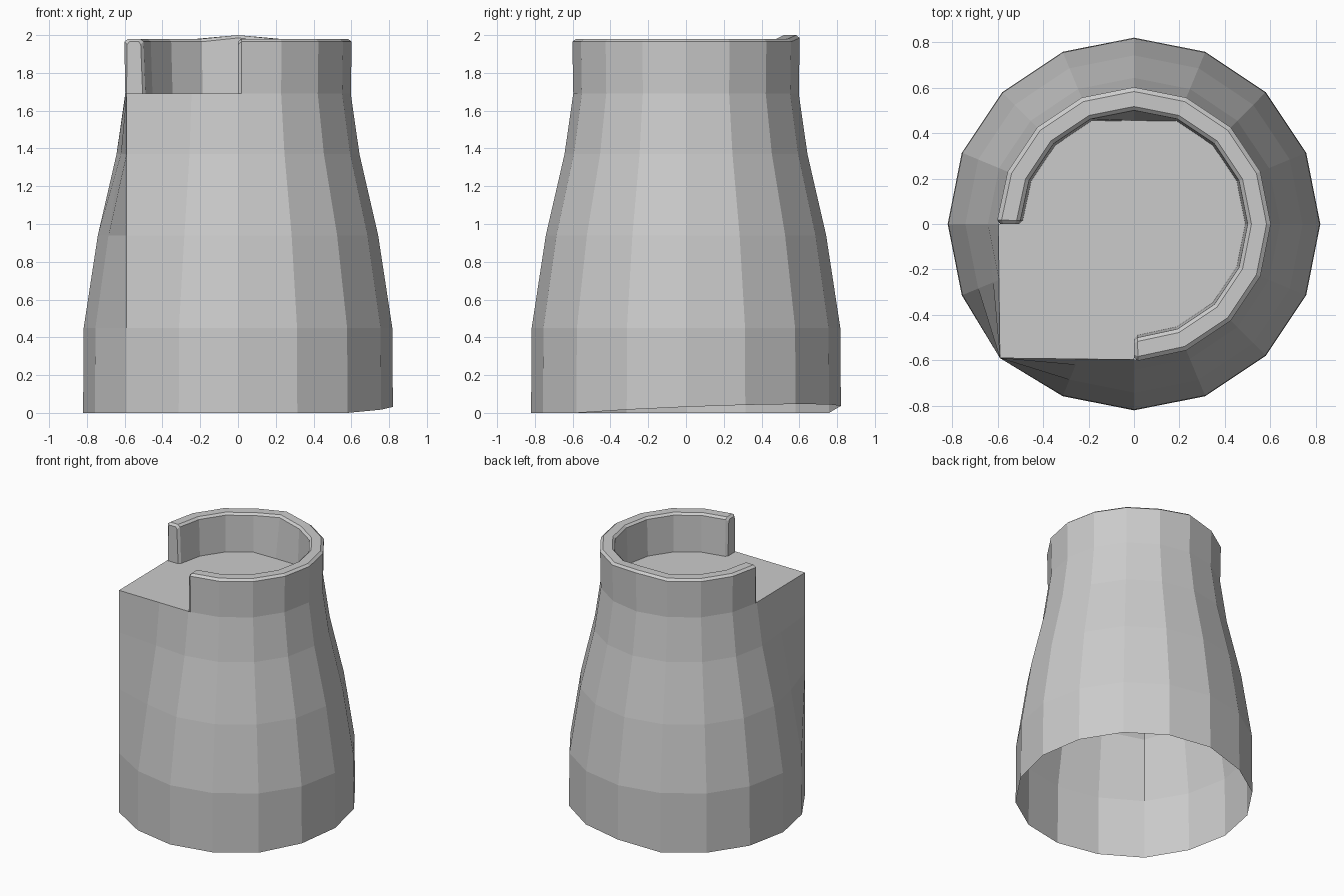
import bpy, math

if "Cube" in bpy.data.objects:
    bpy.data.objects.remove(bpy.data.objects["Cube"])

SIDES = 16
STEP = math.tau / SIDES
DECK = 1.69        # height of the walking floor
CORNER = 0.59      # half width of the squared front-left corner


def polar(r, a, z):
    return (r * math.cos(a), r * math.sin(a), z)


def make_object(name, verts, faces):
    mesh = bpy.data.meshes.new(name)
    mesh.from_pydata(verts, [], faces)
    mesh.update()
    obj = bpy.data.objects.new(name, mesh)
    bpy.context.collection.objects.link(obj)
    return obj


def body_radius(i, r):
    """Round body, pushed out to a square corner at the front left."""
    if i == 10:
        return CORNER * math.sqrt(2)
    if i in (9, 11):
        t = math.tan(STEP)
        s = t * r / (CORNER - t * (CORNER - r))
        return max(r, s * CORNER / math.sin(STEP))
    return r


# Tapered tower body, open at the bottom with a slightly uneven foot
levels = [(0.82, 0.0), (0.817, 0.45), (0.742, 0.94), (0.643, 1.37), (0.597, DECK)]
verts, faces = [], []
for k, (r, z) in enumerate(levels):
    for i in range(SIDES):
        a = i * STEP
        lift = 0
        if k == 0 and (i <= 4 or i >= 14):
            lift = max(0, 0.047 * math.cos(0.95 * (math.remainder(a, math.tau) - 0.87)))
        verts.append(polar(body_radius(i, r), a, z + lift))
for k in range(len(levels) - 1):
    for i in range(SIDES):
        j = (i + 1) % SIDES
        faces.append((k * SIDES + i, k * SIDES + j, (k + 1) * SIDES + j, (k + 1) * SIDES + i))
make_object("tower_body", verts, faces)

# Three-quarter parapet wall with chamfered top and ends
profile = [(0.49, DECK), (0.50, 1.965), (0.517, 1.98),
           (0.583, 1.98), (0.602, 1.965), (0.597, DECK)]
inset = [(0.505, DECK), (0.515, 1.95), (0.525, 1.965),
         (0.575, 1.965), (0.587, 1.95), (0.59, DECK)]
START, END, CUT = -math.pi / 2, math.pi, 0.03
sections = [(START, inset), (START + CUT, profile)]
sections += [(START + n * STEP, profile) for n in range(1, 12)]
sections += [(END - CUT, profile), (END, inset)]
n_p = len(profile)
verts, faces = [], []
for a, prof in sections:
    at_back = abs(a - math.pi / 2) < 0.01
    for q, (r, z) in enumerate(prof):
        bump = 0.02 if at_back and z > DECK else 0
        if at_back and q == 0:
            r = 0.455          # inner foot is cut straight at the back
        verts.append(polar(r, a, z + bump))
for s in range(len(sections) - 1):
    for q in range(n_p - 1):
        b = s * n_p + q
        faces.append((b, b + 1, b + n_p + 1, b + n_p))
faces.append(tuple(reversed(range(n_p))))
faces.append(tuple(range((len(sections) - 1) * n_p, len(sections) * n_p)))
make_object("parapet_wall", verts, faces)

# Flat floor inside the parapet, reaching out to the square corner
floor = [verts[s * n_p] for s in range(len(sections))]
floor += [(-0.597, 0, DECK), (-CORNER, -CORNER, DECK), (0, -0.597, DECK)]
make_object("floor_deck", floor, [tuple(range(len(floor)))])
